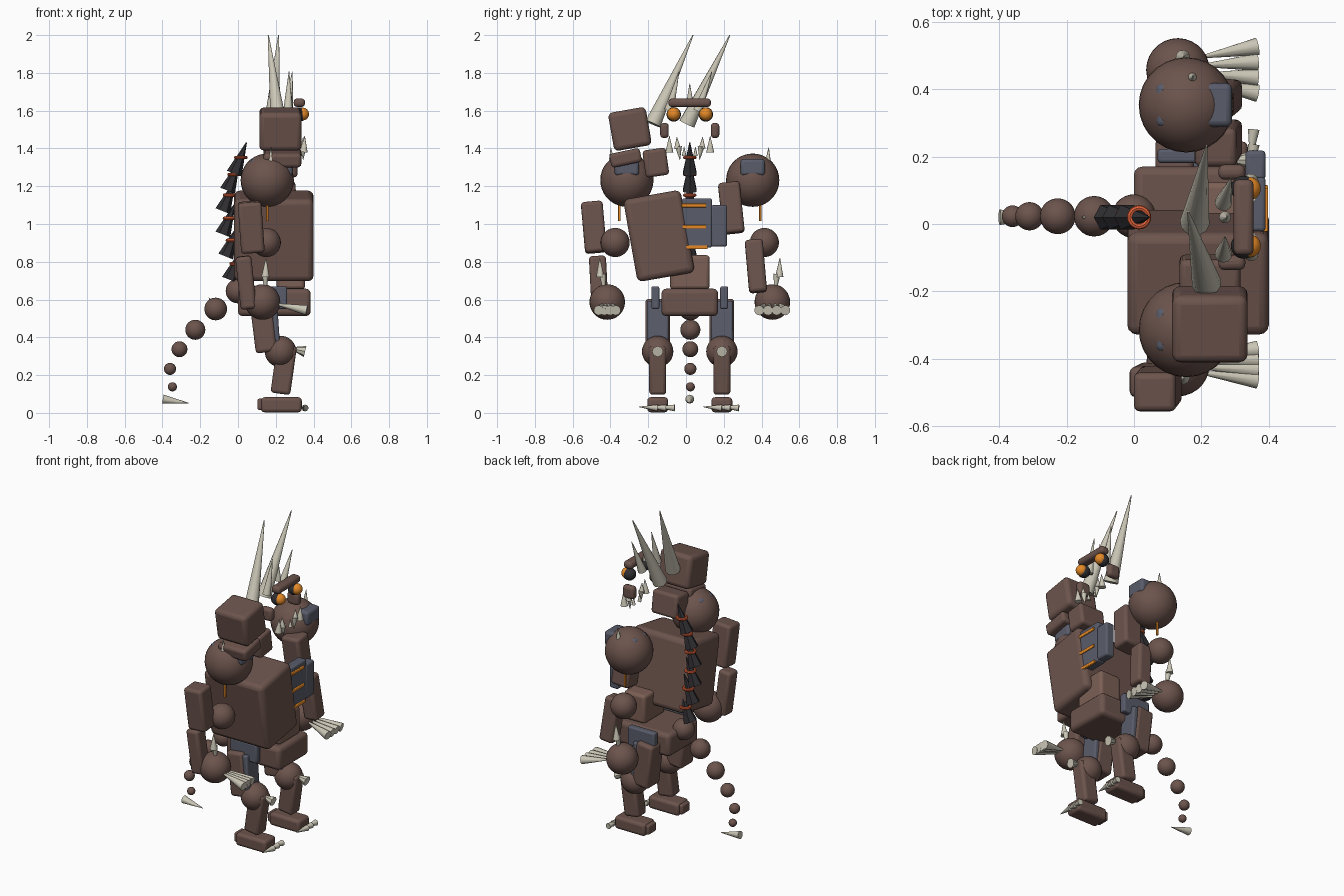
import bpy
from math import radians
from mathutils import Vector

if "Cube" in bpy.data.objects:
    bpy.data.objects.remove(bpy.data.objects["Cube"])


def material(name, r, g, b):
    m = bpy.data.materials.new(name)
    m.diffuse_color = (r, g, b, 1)
    m.use_nodes = True
    m.node_tree.nodes["Principled BSDF"].inputs["Base Color"].default_value = m.diffuse_color
    return m


HIDE = material("hide", .15, .088, .073)
BELLY = material("belly", .2, .115, .09)
STEEL = material("steel", .1, .108, .145)
BONE = material("bone", .6, .57, .47)
GLOW = material("glow", .78, .25, .02)
EMBER = material("ember", .75, .12, .04)
DARK = material("dark", .03, .028, .032)
MID = .02  # y of the body's mirror line


def finish(name, mat, smooth=True):
    o = bpy.context.object
    o.name = name
    o.data.materials.append(mat)
    if smooth:
        bpy.ops.object.shade_smooth_by_angle(angle=radians(40))
    return o


def box(name, loc, size, mat=HIDE, rot=(0, 0, 0), bevel=.018):
    bpy.ops.mesh.primitive_cube_add(size=1, location=loc)
    o = bpy.context.object
    o.scale = size
    bpy.ops.object.transform_apply(location=False, rotation=False, scale=True)
    o.rotation_euler = [radians(a) for a in rot]
    b = o.modifiers.new("bevel", 'BEVEL')
    b.width = min(bevel, min(size) * .4)
    b.segments = 3
    return finish(name, mat)


def ball(name, loc, r, mat=HIDE):
    bpy.ops.mesh.primitive_uv_sphere_add(segments=28, ring_count=18, radius=r, location=loc)
    return finish(name, mat)


def spike(name, base, tip, r, mat=BONE, sides=10):
    a, b = Vector(base), Vector(tip)
    bpy.ops.mesh.primitive_cone_add(vertices=sides, radius1=r, radius2=r * .06,
                                    depth=(b - a).length, location=(a + b) / 2)
    bpy.context.object.rotation_euler = (b - a).to_track_quat('Z', 'Y').to_euler()
    return finish(name, mat, sides > 8)


# Torso, head and neck, all leaning to one side
box("torso", (.19, -.143, .937), (.42, .308, .443), rot=(10, 0, 0), bevel=.03)
box("head", (.225, -.297, 1.503), (.224, .202, .205), rot=(10, 0, 0), bevel=.025)
box("jaw", (.235, -.32, 1.35), (.2, .165, .075), rot=(12, 0, 0))
box("neck", (.225, -.16, 1.325), (.18, .125, .145), rot=(8, 0, 0))
box("belly", (.28, .02, .745), (.15, .21, .18), BELLY)
box("pelvis", (.192, MID, .585), (.385, .30, .145), bevel=.025)

# Chest armour with glowing bars
box("chest_plate", (.36, .058, 1.005), (.06, .16, .26), STEEL, bevel=.01)
box("chest_plate_side", (.36, .174, .99), (.06, .088, .22), STEEL, bevel=.012)
for y, z in ((.042, 1.098), (.042, .985), (.05, .877)):
    box("chest_bar", (.39, y, z), (.016, .13, .02), GLOW, bevel=.004)

# Horns and crown spikes
spike("horn", (.215, -.175, 1.53), (.16, .037, 2), .044, sides=12)
spike("horn", (.18, .005, 1.53), (.215, .232, 2), .044, sides=12)
spike("small_horn", (.265, -.09, 1.6), (.27, -.037, 1.807), .026)
spike("small_horn", (.265, .063, 1.6), (.288, .137, 1.807), .026)
spike("crown_spike", (.27, MID, 1.65), (.275, MID, 1.745), .018)

# Face
box("brow", (.325, MID, 1.642), (.06, .225, .045))
for s in (-1, 1):
    ball("eye_socket", (.325, MID + s * .085, 1.58), .038, DARK)
    ball("eye", (.342, MID + s * .085, 1.582), .034, GLOW)
    box("cheek", (.29, MID + s * .134, 1.495), (.08, .045, .08))
    spike("tooth", (.347, MID + s * .108, 1.38), (.353, MID + s * .108, 1.465), .022)
    spike("tooth", (.345, MID + s * .065, 1.4), (.345, MID + s * .068, 1.46), .018)
    spike("tooth", (.345, MID + s * .06, 1.41), (.345, MID + s * .052, 1.34), .018)
    spike("tooth", (.335, MID + s * .03, 1.36), (.335, MID + s * .03, 1.41), .012)

# Shoulders, elbows and hands
for s in (-1, 1):
    y = MID + s * .333
    ball("shoulder", (.155, y, 1.232), .141)
    box("shoulder_pad", (.178, y, 1.3), (.225, .13, .09), STEEL)
    spike("shoulder_spike", (.172, y + s * .08, 1.315), (.175, y + s * .085, 1.405), .018)
    box("shoulder_vent", (.155, y + .04 * s, 1.075), (.012, .012, .12), GLOW, bevel=.002)
    ball("elbow", (.15, MID + s * .395, .902), .077)
    h = MID + s * .437
    ball("hand", (.13, h, .587), .094)
    spike("wrist_spike", (.145, h + s * .037, .72), (.148, h + s * .04, .82), .022)
    spike("wrist_spike", (.145, h + s * .025, .735), (.145, h + s * .01, .6), .018)
    spread = .046 if s > 0 else .03
    for i in range(4):
        d = (i - 1.5) * spread
        spike("hand_claw", (.365, h + d, .543), (.18, h + d * .5, .58), .027)

# Arm segments, displaced differently on each side
box("upper_arm", (.07, -.488, .983), (.125, .115, .27), rot=(5, -4, 0))
box("upper_arm", (.25, .24, 1.085), (.125, .115, .27), rot=(6, -4, 0))
box("forearm", (.042, -.462, .69), (.085, .09, .28), rot=(3, -6, 0))
box("forearm", (.26, .37, .777), (.095, .095, .28), rot=(5, -6, 0))

# Legs
for s in (-1, 1):
    y = MID + s * .17
    box("thigh", (.135, y, .46), (.115, .13, .28), rot=(0, -7, 0))
    box("thigh_plate", (.197, y, .475), (.035, .115, .235), STEEL, rot=(0, -4, 0), bevel=.01)
    box("hip_plate", (.165, MID + s * .182, .61), (.19, .042, .12), STEEL, bevel=.01)
    ball("knee", (.225, y, .325), .083)
    spike("knee_spike", (.355, y, .325), (.27, y, .345), .03, sides=8)
    box("shin", (.242, y, .23), (.105, .09, .26), rot=(0, 8, 0))
    box("foot", (.23, y, .043), (.215, .11, .08))
    box("heel", (.12, y, .045), (.035, .08, .06), bevel=.01)
    for d in (-.045, 0, .045):
        spike("toe_claw", (.355, y + d + .045, .026), (.345, y + d - .055, .032), .018)

# Spine: leaning plates with ember rings
for x, z in ((.015, 1.352), (-.02, 1.262), (-.045, 1.153), (-.045, 1.03), (-.03, .913), (-.01, .79)):
    spike("spine_plate", (x - .035, MID, z - .085), (x + .03, MID, z + .08), .042, DARK, 6)
    bpy.ops.mesh.primitive_torus_add(location=(x, MID, z), major_radius=.027, minor_radius=.009,
                                     major_segments=24, minor_segments=8)
    finish("spine_ring", EMBER)

# Tail
for x, z, r in ((0, .645, .065), (-.118, .55, .06), (-.226, .44, .053), (-.31, .337, .042),
                (-.36, .233, .032), (-.347, .138, .024)):
    ball("tail_segment", (x, MID + .003, z), r)
spike("tail_spike", (-.14, MID, .59), (-.155, MID, .61), .01)
spike("tail_tip", (-.398, MID, .073), (-.262, MID, .052), .024)
